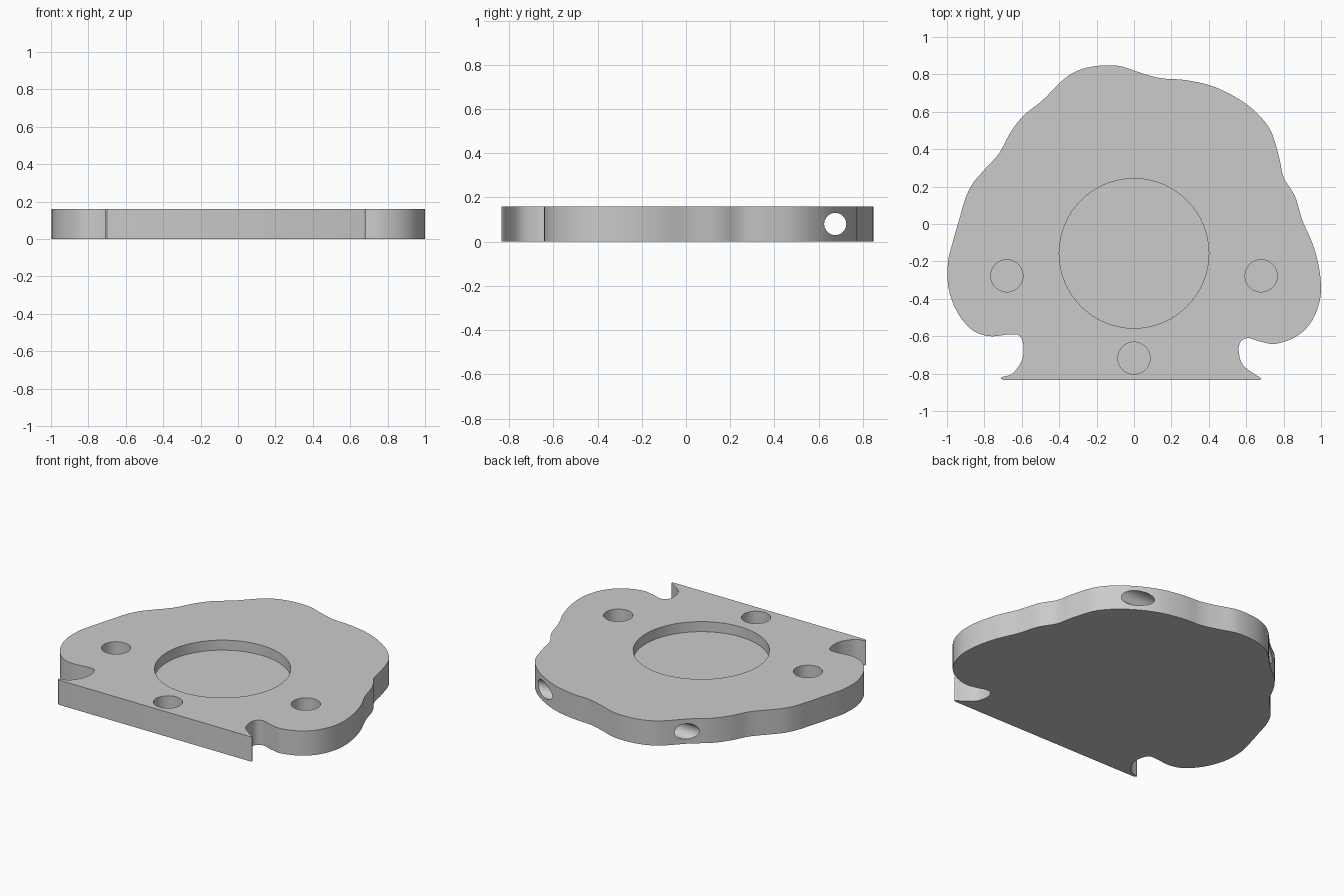
import bpy
import bmesh
from math import pi, radians
from mathutils import Matrix, Vector

THICKNESS = 0.16
STEPS = 6

default_cube = bpy.data.objects.get("Cube")
if default_cube:
    bpy.data.objects.remove(default_cube, do_unlink=True)

# Outline control points, clockwise from the left end of the straight front edge
OUTLINE = [
    (-.7, -.835), (-.71, -.82), (-.65, -.8), (-.6, -.73), (-.59, -.66), (-.61, -.6),
    (-.66, -.59), (-.77, -.6), (-.86, -.57), (-.94, -.48), (-.99, -.35), (-.995, -.21),
    (-.97, -.1), (-.93, .04), (-.9, .14), (-.86, .22), (-.8, .29), (-.72, .38),
    (-.66, .49), (-.59, .58), (-.49, .66), (-.38, .77), (-.3, .82), (-.2, .845),
    (-.08, .845), (.03, .81), (.14, .78), (.27, .77), (.41, .74), (.54, .68),
    (.65, .6), (.73, .5), (.775, .36), (.8, .25), (.86, .15), (.9, .02),
    (.96, -.12), (.995, -.27), (.995, -.4), (.95, -.52), (.87, -.6), (.76, -.64),
    (.68, -.63), (.61, -.61), (.57, -.63), (.56, -.68), (.58, -.75), (.64, -.8),
    (.68, -.825), (.67, -.835),
]


def smooth_path(points, steps):
    """Open Catmull-Rom curve through the points."""
    pts = [Vector(p) for p in points]
    pts = [pts[0]] + pts + [pts[-1]]
    path = []
    for a, b, c, d in zip(pts, pts[1:], pts[2:], pts[3:]):
        for i in range(steps):
            t = i / steps
            path.append(0.5 * (2 * b + (c - a) * t
                               + (2 * a - 5 * b + 4 * c - d) * t ** 2
                               + (3 * b - a - 3 * c + d) * t ** 3))
    return path + [pts[-1]]


def new_object(name, bm, material):
    bmesh.ops.recalc_face_normals(bm, faces=bm.faces)
    mesh = bpy.data.meshes.new(name)
    bm.to_mesh(mesh)
    bm.free()
    mesh.materials.append(material)
    obj = bpy.data.objects.new(name, mesh)
    bpy.context.collection.objects.link(obj)
    return obj


def cylinder(name, centre, radius, length, material, along_x=False, segments=64):
    bm = bmesh.new()
    turn = Matrix.Rotation(pi / 2 if along_x else 0, 4, "Y")
    bmesh.ops.create_cone(bm, cap_ends=True, segments=segments, radius1=radius,
                          radius2=radius, depth=length,
                          matrix=Matrix.Translation(centre) @ turn)
    return new_object(name, bm, material)


def cut(target, cutter):
    """Subtract the cutter from the target, then discard it."""
    cutter.hide_render = True
    modifier = target.modifiers.new(cutter.name, "BOOLEAN")
    modifier.operation = "DIFFERENCE"
    modifier.solver = "EXACT"
    modifier.object = cutter
    bpy.context.view_layer.objects.active = target
    bpy.ops.object.modifier_apply(modifier=modifier.name)
    bpy.data.objects.remove(cutter, do_unlink=True)


# Plain grey material
grey = bpy.data.materials.new("plain grey")
grey.use_nodes = True
colour = (0.6, 0.6, 0.6, 1)
grey.diffuse_color = colour
grey.node_tree.nodes["Principled BSDF"].inputs["Base Color"].default_value = colour

# Base plate: extruded wavy outline with a straight front edge
bm = bmesh.new()
base = bm.faces.new([bm.verts.new((p.x, p.y, 0)) for p in smooth_path(OUTLINE, STEPS)])
extruded = bmesh.ops.extrude_face_region(bm, geom=[base])
top_verts = [v for v in extruded["geom"] if isinstance(v, bmesh.types.BMVert)]
bmesh.ops.translate(bm, verts=top_verts, vec=(0, 0, THICKNESS))
plate = new_object("base_plate", bm, grey)


def pocket(name, x, y, radius, depth):
    """Blind round pocket sunk from the top face."""
    length = depth + 0.1
    centre = Vector((x, y, THICKNESS - depth + length / 2))
    cut(plate, cylinder(name, centre, radius, length, grey))


# Large shallow recess and three small deep sockets
pocket("round_recess", 0, -.157, 0.4, 0.065)
for x, y in ((-.68, -.277), (.68, -.277), (0, -.717)):
    pocket("socket", x, y, 0.086, 0.12)

# Cord tunnel running sideways through the back
cut(plate, cylinder("tunnel", Vector((0, .675, THICKNESS / 2)), 0.05, 3, grey, along_x=True))

# Smooth the curved walls and keep the rims crisp
bpy.ops.object.select_all(action="DESELECT")
plate.select_set(True)
bpy.context.view_layer.objects.active = plate
bpy.ops.object.shade_smooth_by_angle(angle=radians(30))
